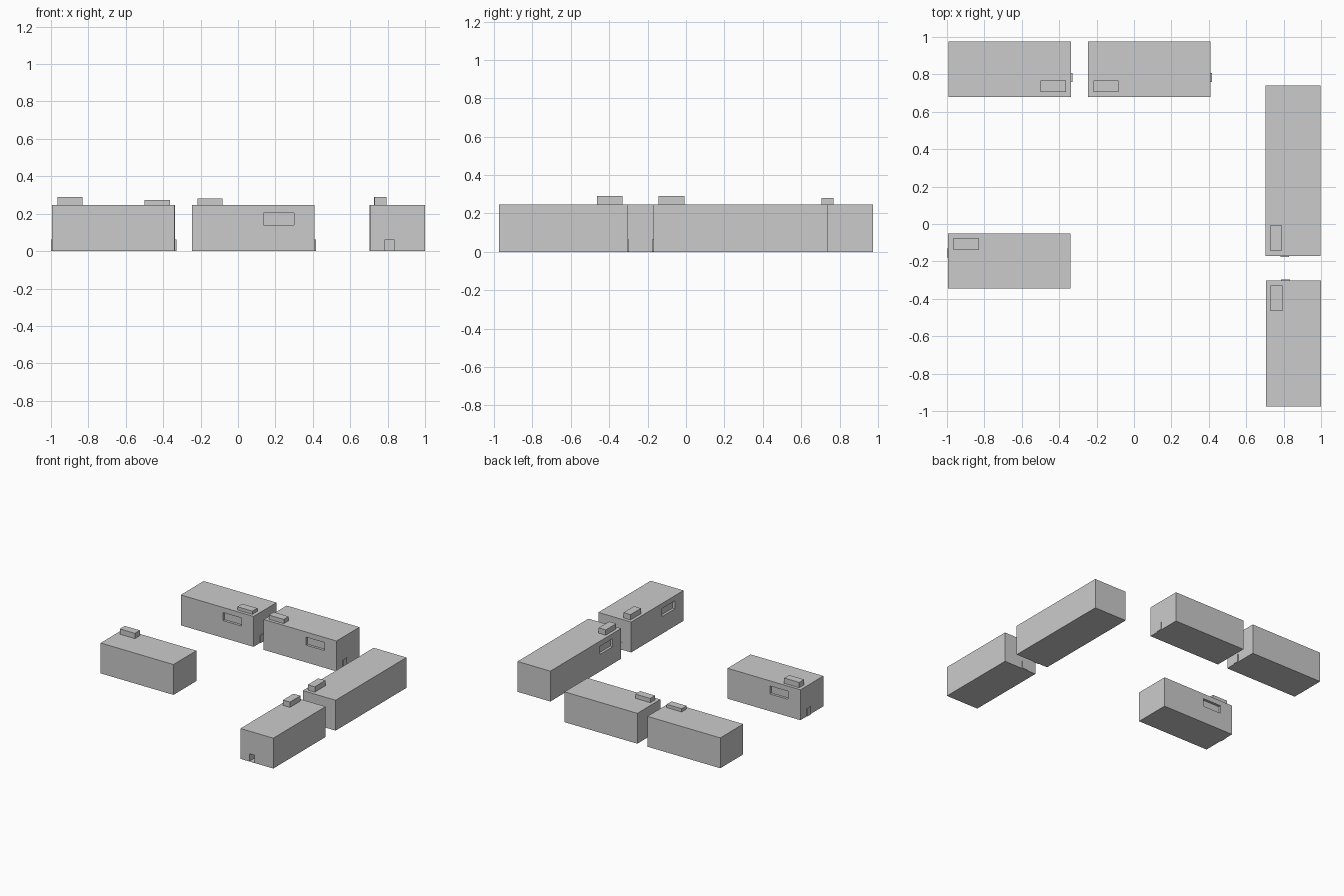
import bpy, bmesh
from math import radians
from mathutils import Matrix, Vector

if "Cube" in bpy.data.objects:
    bpy.data.objects.remove(bpy.data.objects["Cube"])

H, W = 0.247, 0.295          # wall height and block depth


def add_object(name, bm, matrix):
    me = bpy.data.meshes.new(name)
    bm.to_mesh(me)
    bm.free()
    ob = bpy.data.objects.new(name, me)
    ob.matrix_world = matrix
    bpy.context.collection.objects.link(ob)


def box(lo, hi):
    bm = bmesh.new()
    lo, hi = Vector(lo), Vector(hi)
    size = hi - lo
    mat = Matrix.Translation((lo + hi) / 2) @ Matrix.Diagonal((*size, 1))
    bmesh.ops.create_cube(bm, size=1, matrix=mat)
    return bm


def panel(bm, normal, axis, a, z, shift):
    """Inset a wall face to a rectangle, then push it along its normal."""
    n = Vector(normal)
    face = next(f for f in bm.faces if f.normal.dot(n) > 0.99)
    mid = face.calc_center_median()
    bmesh.ops.inset_individual(bm, faces=[face], thickness=0.01)
    for v in face.verts:
        v.co[axis] = a[1] if v.co[axis] > mid[axis] else a[0]
        v.co.z = z[1] if v.co.z > mid.z else z[0]
    ext = bmesh.ops.extrude_discrete_faces(bm, faces=[face])
    for v in ext["faces"][0].verts:
        v.co += n * shift


# Local frame: door end at x = 0, window wall at y = 0, body along -x.
def container(name, origin, angle, length, vent_x, vent_top, door_shift=0.006):
    place = Matrix.Translation((*origin, 0)) @ Matrix.Rotation(radians(angle), 4, 'Z')
    # body with recessed window and low door
    bm = box((-length, 0, 0), (0, W, H))
    bm.normal_update()
    panel(bm, (0, -1, 0), 0, (-0.275, -0.11), (0.14, 0.205), -0.02)
    panel(bm, (1, 0, 0), 1, (0.08, 0.128), (0.001, 0.063), door_shift)
    add_object(name + "_body", bm, place)
    # rooftop unit
    add_object(name + "_roof_unit",
               box((vent_x, 0.025, H), (vent_x + 0.135, 0.088, vent_top)), place)


container("back_left_block", (-0.336, 0.68), 0, 0.655, -0.163, 0.273)
container("back_right_block", (0.41, 0.68), 0, 0.655, -0.627, 0.281)
container("left_block", (-0.994, -0.05), 180, 0.655, -0.163, 0.29)
container("long_right_block", (0.702, -0.17), -90, 0.91, -0.163, 0.29)
# the doorway of this block is a passage running its full length
container("front_right_block", (0.705, -0.975), -90, 0.673, -0.645, 0.29, -0.679)
